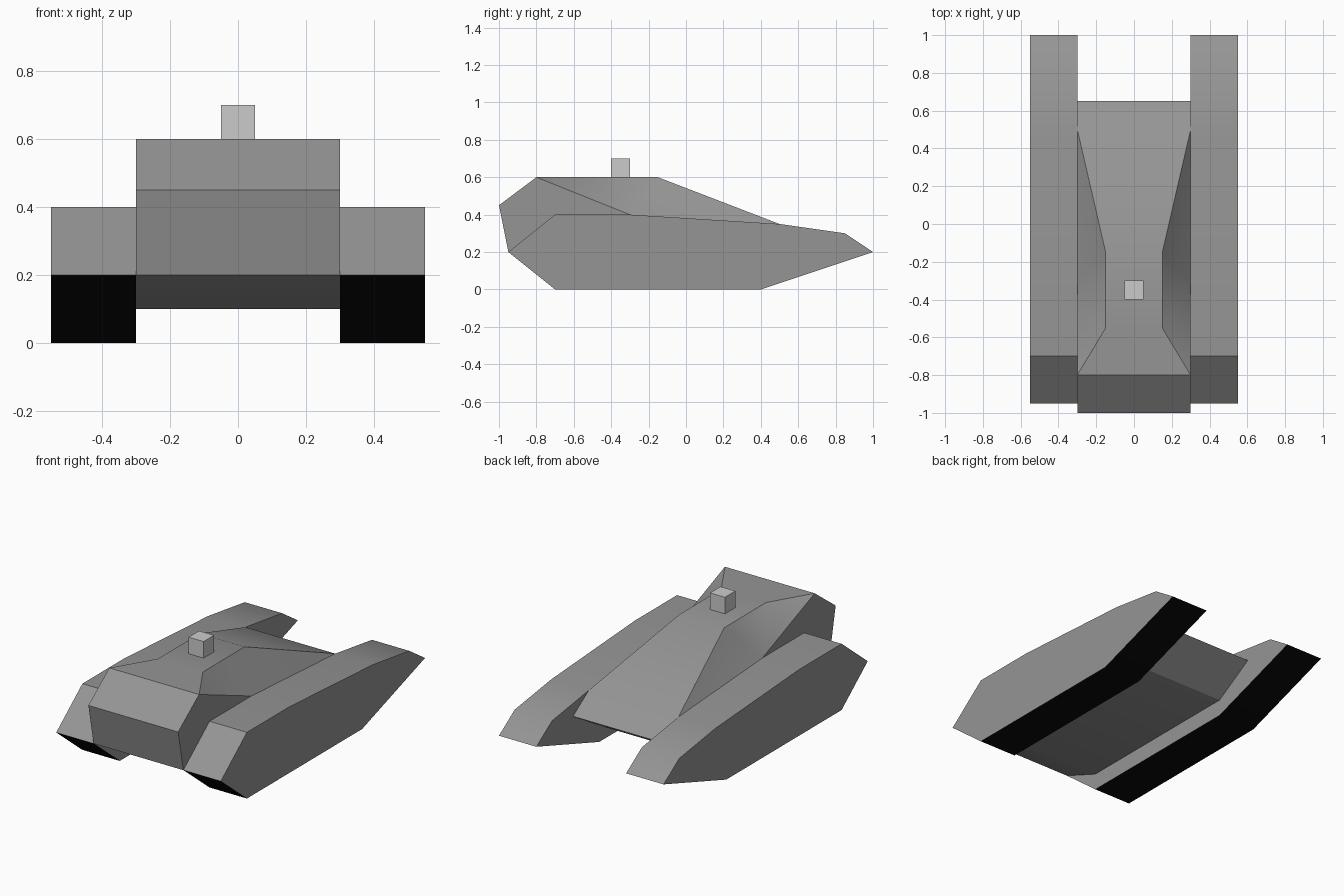
import bpy, bmesh
from math import radians
from mathutils import Vector

cube = bpy.data.objects.get("Cube")
if cube:
    bpy.data.objects.remove(cube, do_unlink=True)


def material(name, value):
    mat = bpy.data.materials.new(name)
    mat.use_nodes = True
    colour = (value, value, value, 1)
    mat.diffuse_color = colour
    mat.node_tree.nodes["Principled BSDF"].inputs["Base Color"].default_value = colour
    return mat


grey = material("armour grey", 0.3)
black = material("track black", 0.003)
light = material("light grey", 0.6)


def finish(name, bm, *mats):
    """Turn a bmesh into a smooth-by-angle object."""
    mesh = bpy.data.meshes.new(name)
    bm.to_mesh(mesh)
    bm.free()
    obj = bpy.data.objects.new(name, mesh)
    bpy.context.collection.objects.link(obj)
    for mat in mats:
        mesh.materials.append(mat)
    bpy.ops.object.select_all(action="DESELECT")
    obj.select_set(True)
    bpy.context.view_layer.objects.active = obj
    bpy.ops.object.shade_smooth_by_angle(angle=radians(30))
    return obj


# Track pods: a side profile extruded sideways, black on the underside
POD = [(-0.95, 0.2), (-0.7, 0.4), (-0.3, 0.4), (0.5, 0.35),
       (0.85, 0.3), (1, 0.2), (0.4, 0), (-0.7, 0)]


def track_pod(name, x):
    bm = bmesh.new()
    face = bm.faces.new([bm.verts.new((x - 0.125, y, z)) for y, z in POD])
    moved = bmesh.ops.extrude_face_region(bm, geom=[face])["geom"]
    bmesh.ops.translate(bm, vec=Vector((0.25, 0, 0)),
                        verts=[v for v in moved if isinstance(v, bmesh.types.BMVert)])
    bmesh.ops.recalc_face_normals(bm, faces=bm.faces)
    for f in bm.faces:
        f.material_index = int(f.normal.z < -0.1)
    finish(name, bm, grey, black)


track_pod("left_track_pod", 0.425)
track_pod("right_track_pod", -0.425)

# Hull: named points on one side, mirrored to the other
HULL = {
    "brow": (0.3, -0.8, 0.6), "nose": (0.3, -1, 0.45), "chin": (0.3, -0.95, 0.2),
    "belly_front": (0.3, -0.7, 0.1), "belly_back": (0.3, 0.4, 0.1),
    "tail": (0.3, 0.65, 0.25), "deck": (0.3, 0.5, 0.35), "notch": (0.3, -0.3, 0.4),
    "roof_back": (0.15, -0.15, 0.6), "roof_front": (0.15, -0.55, 0.6),
}
SIDE = ["brow", "nose", "chin", "belly_front", "belly_back", "tail", "deck", "notch"]
RECESS = [("notch", "roof_front", "brow"), ("notch", "roof_back", "roof_front"),
          ("notch", "deck", "roof_back")]
RING = ["brow", "nose", "chin", "belly_front", "belly_back", "tail", "deck",
        "roof_back", "roof_front"]

bm = bmesh.new()
sides = [{n: bm.verts.new((s * x, y, z)) for n, (x, y, z) in HULL.items()} for s in (1, -1)]
for verts in sides:
    for names in [SIDE] + RECESS:
        bm.faces.new([verts[n] for n in names])
left, right = sides
for a, b in zip(RING, RING[1:] + RING[:1]):
    bm.faces.new([left[a], left[b], right[b], right[a]])
bmesh.ops.recalc_face_normals(bm, faces=bm.faces)
finish("hull", bm, grey)

# Sensor box on the roof
bm = bmesh.new()
bmesh.ops.create_cube(bm, size=0.1)
finish("roof_box", bm, light).location = (0, -0.35, 0.65)
